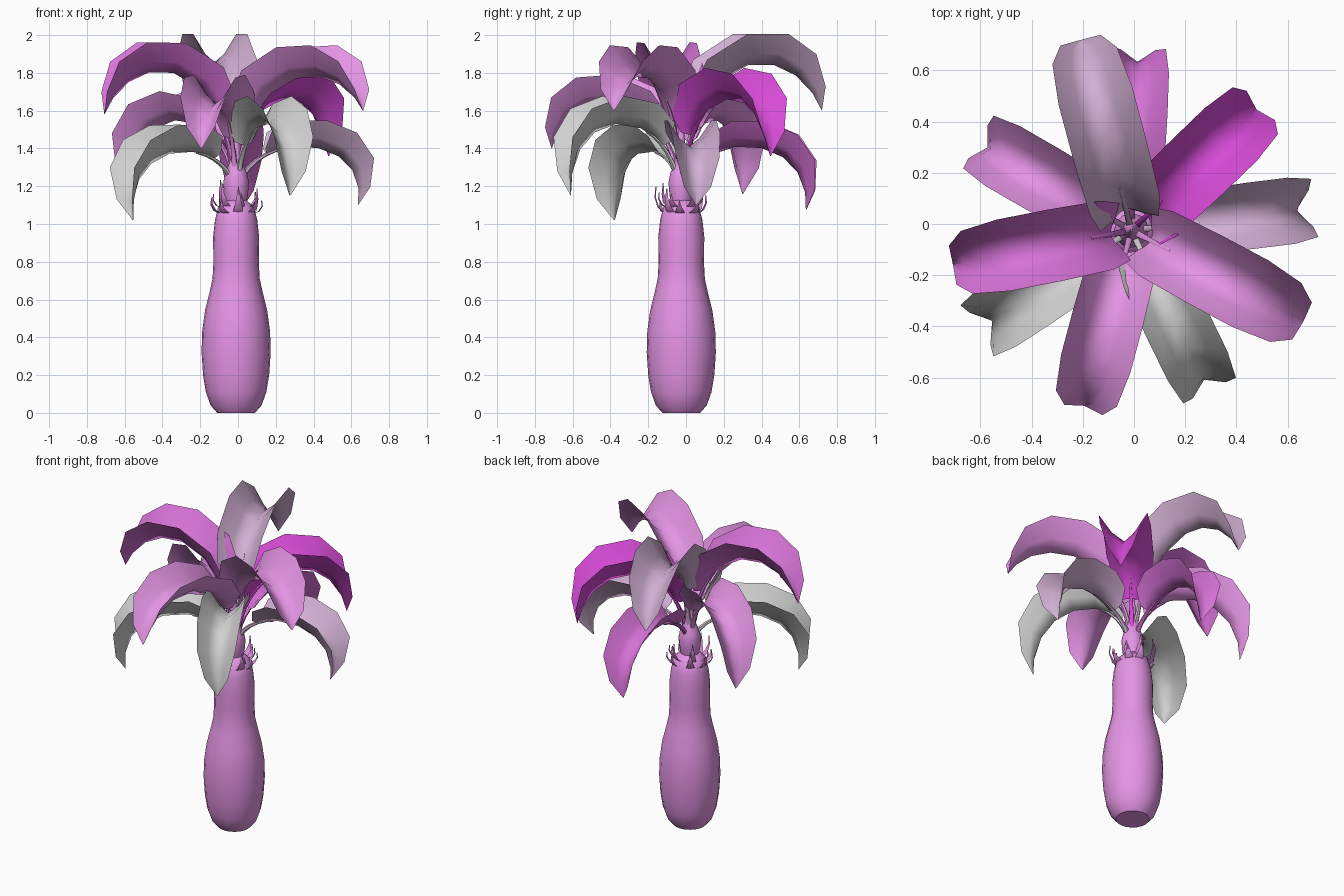
import bpy, bmesh, math, random
from mathutils import Vector, Matrix

if "Cube" in bpy.data.objects:
    bpy.data.objects.remove(bpy.data.objects["Cube"])
random.seed(4)
CENTRE = Vector((-0.01, -0.025, 0))


def material(name, rgb):
    m = bpy.data.materials.new(name)
    m.use_nodes = True
    m.diffuse_color = (*rgb, 1)
    m.node_tree.nodes["Principled BSDF"].inputs["Base Color"].default_value = (*rgb, 1)
    return m


pink = material("pink", (0.78, 0.3, 0.78))
orchid = material("orchid", (0.68, 0.17, 0.68))
magenta = material("magenta", (0.68, 0.07, 0.68))
mauve = material("mauve", (0.64, 0.43, 0.65))
grey = material("pale grey", (0.64, 0.64, 0.64))


def finish(bm, name, mat, angle, turn=0.0):
    """Turn the mesh about the trunk axis and link it as an object."""
    bm.transform(Matrix.Translation(CENTRE) @ Matrix.Rotation(turn, 4, "Z"))
    me = bpy.data.meshes.new(name)
    bm.to_mesh(me)
    bm.free()
    me.materials.append(mat)
    ob = bpy.data.objects.new(name, me)
    bpy.context.collection.objects.link(ob)
    bpy.ops.object.select_all(action="DESELECT")
    ob.select_set(True)
    bpy.context.view_layer.objects.active = ob
    bpy.ops.object.shade_smooth_by_angle(angle=math.radians(angle))


def skin(bm, rows, closed=False):
    """Bridge consecutive rows of points with quads."""
    rings = [[bm.verts.new(p) for p in row] for row in rows]
    n = len(rings[0])
    for a, b in zip(rings, rings[1:]):
        for i in range(n if closed else n - 1):
            j = (i + 1) % n
            bm.faces.new((a[i], a[j], b[j], b[i]))
    return rings


def circle(r, z, n):
    return [Vector((r * math.cos(k * math.tau / n), r * math.sin(k * math.tau / n), z)) for k in range(n)]


def lathe(name, profile, mat, n=20):
    bm = bmesh.new()
    rings = skin(bm, [circle(r, z, n) for r, z in profile], closed=True)
    bm.faces.new(rings[0][::-1])
    bm.faces.new(rings[-1])
    finish(bm, name, mat, 42)


# Swollen trunk and the crown bud on top of it
lathe("trunk", [(0.1, 0), (0.135, 0.04), (0.16, 0.11), (0.175, 0.2), (0.183, 0.32), (0.18, 0.43),
                (0.165, 0.54), (0.138, 0.65), (0.125, 0.71), (0.12, 0.8), (0.122, 0.93),
                (0.112, 1.02), (0.095, 1.09), (0.05, 1.13)], pink)
lathe("crown_bud", [(0.045, 1.08), (0.062, 1.15), (0.068, 1.22), (0.058, 1.27), (0.04, 1.31),
                    (0.026, 1.38), (0.016, 1.48), (0.004, 1.6)], pink, 12)

# Curved pointed bracts around the neck
bm = bmesh.new()
for ring, (count, radius, base, height) in enumerate([(9, 0.09, 1.05, 0.13), (7, 0.075, 1.08, 0.14)]):
    for k in range(count):
        spin = Matrix.Rotation((k + ring / 2 + random.uniform(-0.2, 0.2)) * math.tau / count, 4, "Z")
        h = height * random.uniform(0.5, 1.2)
        rows = []
        for t, out, half in [(0, -0.01, 0.028), (0.25, 0.03, 0.022), (0.6, 0.046, 0.011), (1, 0.042, 0.001)]:
            r, z = radius + out, base + h * t
            rows.append([spin @ Vector((r, -half, z)), spin @ Vector((r + 0.006, 0, z)),
                         spin @ Vector((r, half, z))])
        skin(bm, rows)
finish(bm, "neck_bracts", pink, 40)


def frond(name, mat, azimuth, reach, start, peak, tip, swing, first, half_width):
    """Arching stem carrying a trough-shaped pointed blade."""
    lift = (8 * peak - start - tip) / 6
    ctrl = [Vector(p) for p in ((0.015, start), (0.09, lift), (reach * swing, lift), (reach, tip))]

    def at(t):
        s = 1 - t
        p = s**3 * ctrl[0] + 3 * s * s * t * ctrl[1] + 3 * s * t * t * ctrl[2] + t**3 * ctrl[3]
        d = (s * s * (ctrl[1] - ctrl[0]) + 2 * s * t * (ctrl[2] - ctrl[1])
             + t * t * (ctrl[3] - ctrl[2])).normalized()
        return Vector((p.x, 0, p.y)), Vector((-d.y, 0, d.x))

    turn = math.radians(azimuth)
    side = Vector((0, 1, 0))
    bm = bmesh.new()
    outline = [(0, 0.4), (0.07, 0.8), (0.2, 0.96), (0.4, 1), (0.58, 1), (0.74, 0.88), (0.89, 0.55), (1, 0.02)]
    rows = []
    for u, w in outline:
        p, up = at(first + (1 - first) * u)
        rows.append([p + half_width * w * (side * -v + up * 1.15 * w**0.7 * abs(v)**1.5)
                     for v in (-1, -0.5, 0, 0.5, 1)])
    skin(bm, rows)
    finish(bm, name + "_blade", mat, 180, turn)

    bm = bmesh.new()
    rows = []
    for k in range(7):
        p, up = at((first + 0.12) * k / 6)
        r = 0.017 - 0.0018 * k
        rows.append([p + r * (up * math.cos(a) + side * math.sin(a))
                     for a in (i * math.tau / 6 for i in range(6))])
    skin(bm, rows, closed=True)
    bmesh.ops.recalc_face_normals(bm, faces=bm.faces)
    finish(bm, name + "_stem", mat, 60, turn)


# Upper, middle and lower tiers:
# colour, azimuth, reach, start, peak, tip, swing, first, half width
fronds = {
    "upper_front_left": (pink, -28, 0.76, 1.27, 1.77, 1.6, 0.8, 0.17, 0.148),
    "upper_right": (orchid, 191, 0.71, 1.27, 1.8, 1.58, 0.8, 0.17, 0.142),
    "upper_back": (mauve, 105, 0.77, 1.27, 1.84, 1.6, 0.8, 0.17, 0.148),
    "middle_back_left": (magenta, 44, 0.68, 1.24, 1.66, 1.36, 0.88, 0.17, 0.145),
    "middle_front": (pink, 255, 0.71, 1.24, 1.63, 1.4, 0.88, 0.17, 0.14),
    "middle_back_right": (pink, 150, 0.65, 1.24, 1.55, 1.16, 1.0, 0.19, 0.135),
    "lower_left": (mauve, 7, 0.65, 1.2, 1.41, 1.1, 1.1, 0.26, 0.13),
    "lower_front": (grey, -64, 0.65, 1.2, 1.53, 1.15, 1.03, 0.2, 0.13),
    "lower_right": (grey, 213, 0.65, 1.2, 1.38, 1.02, 1.08, 0.24, 0.135),
    "lower_back": (orchid, 88, 0.66, 1.2, 1.41, 1.07, 1.05, 0.25, 0.125),
}
for name, spec in fronds.items():
    frond(name + "_frond", *spec)
